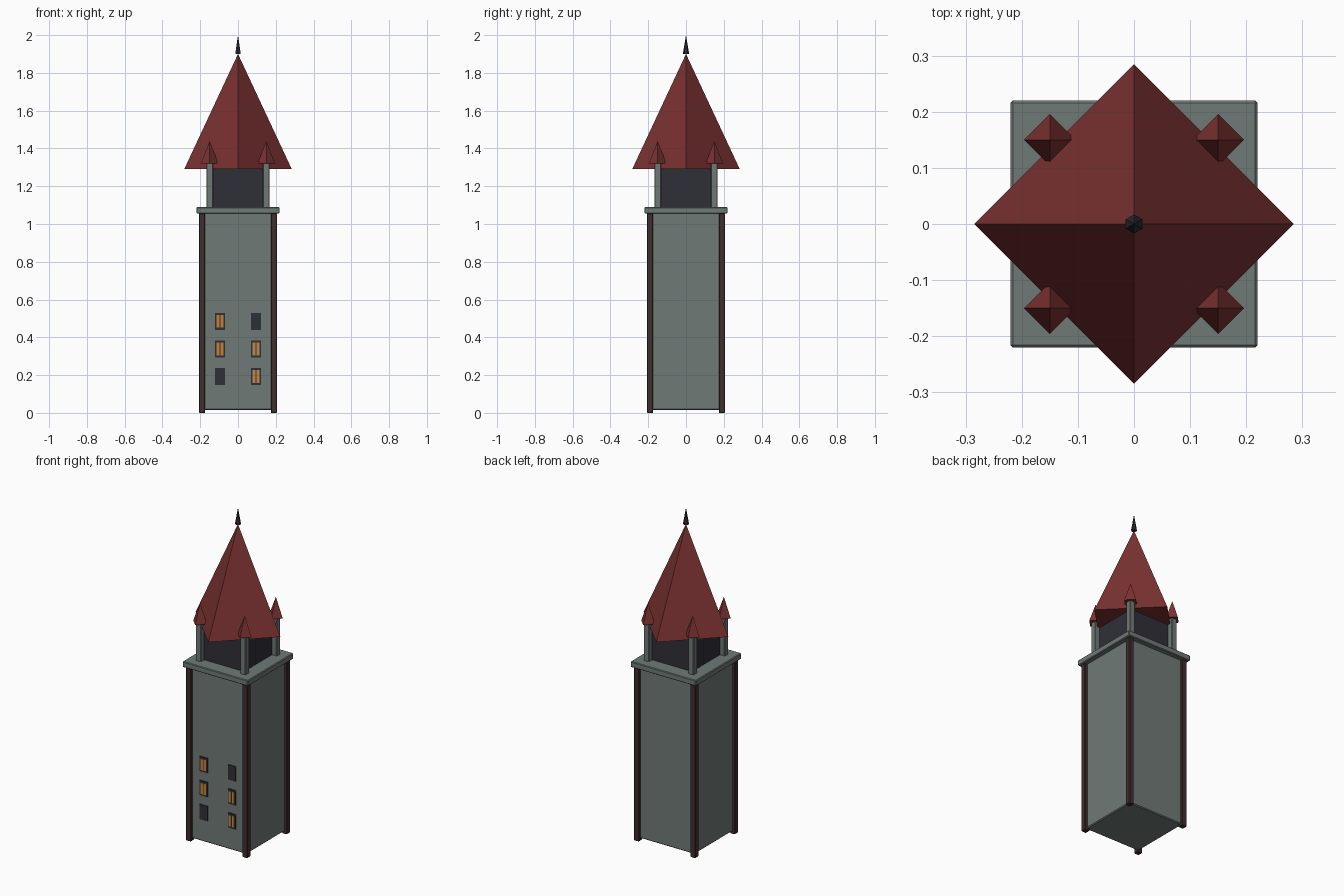
import bpy, math

if "Cube" in bpy.data.objects:
    bpy.data.objects.remove(bpy.data.objects["Cube"])


def material(name, rgb):
    m = bpy.data.materials.new(name)
    m.diffuse_color = (*rgb, 1)
    m.use_nodes = True
    m.node_tree.nodes["Principled BSDF"].inputs["Base Color"].default_value = m.diffuse_color
    return m


STONE = material("grey green stone", (0.162, 0.195, 0.181))
ROOF = material("dark red tile", (0.195, 0.031, 0.031))
WOOD = material("dark brown timber", (0.053, 0.027, 0.027))
DARK = material("dark slate", (0.028, 0.028, 0.039))
IRON = material("black iron", (0.027, 0.024, 0.030))
AMBER = material("amber glass", (0.58, 0.215, 0.035))
PALE = material("pale amber glass", (0.55, 0.25, 0.075))


def box(name, x, y, z, mat, bevel=0.0):
    """Box from (min, max) ranges."""
    bpy.ops.mesh.primitive_cube_add(
        size=1, location=(sum(x) / 2, sum(y) / 2, sum(z) / 2))
    o = bpy.context.object
    o.name = name
    o.scale = (x[1] - x[0], y[1] - y[0], z[1] - z[0])
    bpy.ops.object.transform_apply(location=False, rotation=False, scale=True)
    o.data.materials.append(mat)
    if bevel:
        b = o.modifiers.new("bevel", "BEVEL")
        b.width = bevel
        b.segments = 1
    return o


def spire(name, x, y, z0, z1, r, sides, mat):
    bpy.ops.mesh.primitive_cone_add(
        vertices=sides, radius1=r, radius2=0, depth=z1 - z0,
        location=(x, y, (z0 + z1) / 2))
    o = bpy.context.object
    o.name = name
    o.data.materials.append(mat)
    return o


def around(c, h):
    return (c - h, c + h)


# Shaft, cornice and belfry
box("shaft", (-0.19, 0.19), (-0.19, 0.19), (0.015, 1.06), STONE, 0.005)
box("cornice", (-0.22, 0.22), (-0.22, 0.22), (1.055, 1.09), STONE, 0.004)
box("belfry", (-0.135, 0.135), (-0.135, 0.135), (1.085, 1.292), DARK)

# Corner timbers, pillars and their little caps
for sx in (-1, 1):
    for sy in (-1, 1):
        box("corner_timber", around(0.19 * sx, 0.0165), around(0.19 * sy, 0.0165),
            (0, 1.057), WOOD, 0.003)
        box("pillar", around(0.15 * sx, 0.0175), around(0.15 * sy, 0.0175),
            (1.085, 1.325), STONE, 0.003)
        spire("pillar_cap", 0.15 * sx, 0.15 * sy, 1.32, 1.44, 0.046, 4, ROOF)

# Main roof and finial
spire("main_roof", 0, 0, 1.29, 1.90, 0.285, 4, ROOF)
spire("finial", 0, 0, 1.90, 2.0, 0.017, 6, IRON)

# Front windows: dark frames, some with two lit panes
for x, glass, unlit_row in ((-0.095, AMBER, 0), (0.095, PALE, 2)):
    for row in range(3):
        z = 0.193 + 0.146 * row
        box("window_frame", around(x, 0.026), (-0.196, -0.188), around(z, 0.045), DARK)
        if row != unlit_row:
            for s in (-1, 1):
                box("window_pane", around(x + 0.0105 * s, 0.008), (-0.199, -0.194),
                    around(z, 0.034), glass)
